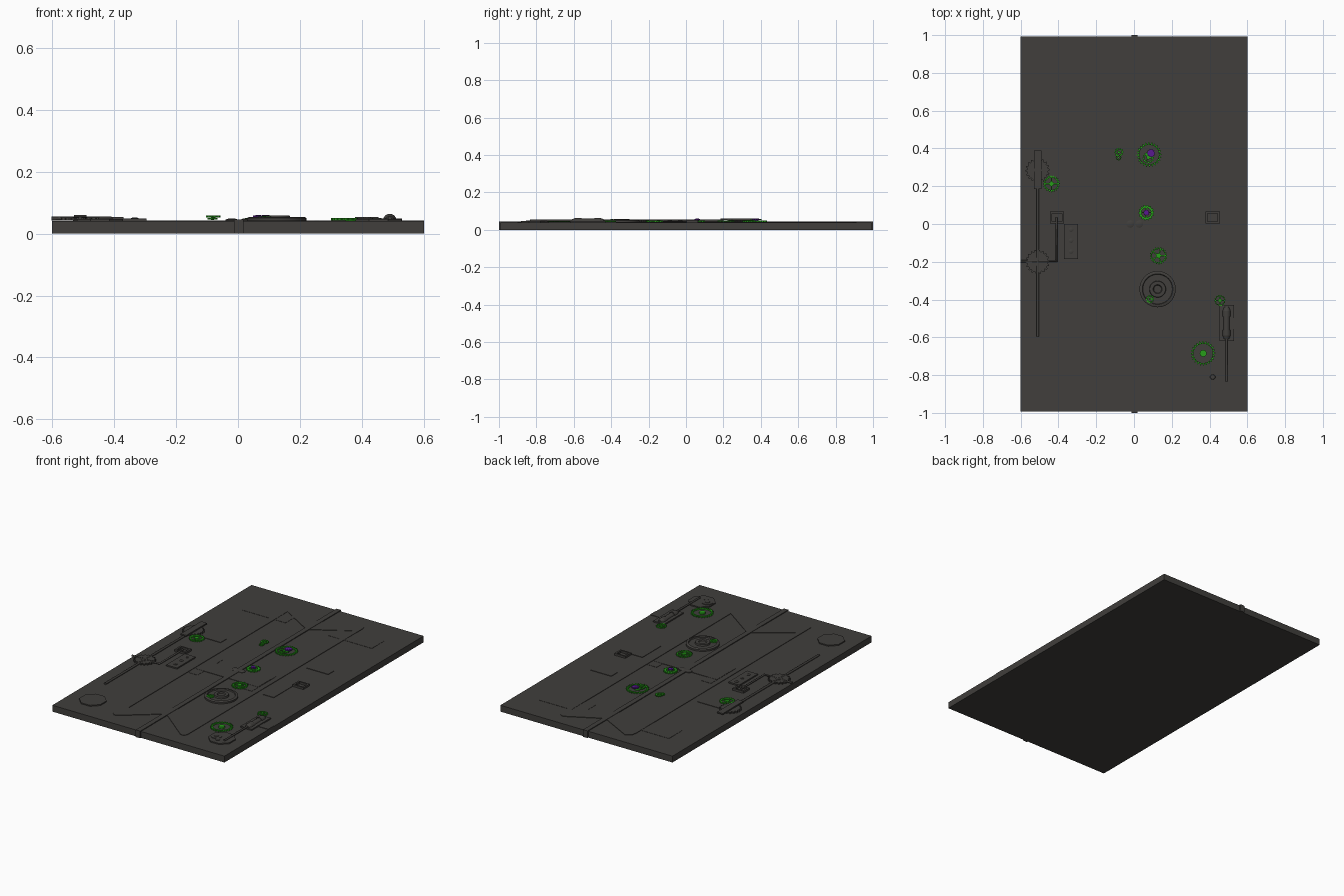
import bpy, bmesh
from math import sin, cos, pi, tau
from mathutils import Matrix, Vector

if "Cube" in bpy.data.objects:
    bpy.data.objects.remove(bpy.data.objects["Cube"])

TOP = 0.04


def material(name, rgb):
    m = bpy.data.materials.new(name)
    m.diffuse_color = (*rgb, 1)
    m.use_nodes = True
    m.node_tree.nodes["Principled BSDF"].inputs["Base Color"].default_value = m.diffuse_color
    return m


DARK = material("dark_metal", (0.052, 0.049, 0.045))
GREEN = material("green", (0.02, 0.34, 0.01))
PURPLE = material("purple", (0.1, 0.01, 0.28))


def finish(name, bm, mat=DARK, smooth=False):
    bmesh.ops.recalc_face_normals(bm, faces=bm.faces)
    me = bpy.data.meshes.new(name)
    bm.to_mesh(me)
    bm.free()
    me.materials.append(mat)
    ob = bpy.data.objects.new(name, me)
    bpy.context.collection.objects.link(ob)
    if smooth:
        bpy.ops.object.select_all(action='DESELECT')
        ob.select_set(True)
        bpy.context.view_layer.objects.active = ob
        bpy.ops.object.shade_smooth_by_angle(angle=0.6)
    return ob


def add_box(bm, x0, x1, y0, y1, z0, z1, rot=None):
    mat = Matrix.Translation(((x0+x1)/2, (y0+y1)/2, (z0+z1)/2)) @ Matrix.Diagonal((x1-x0, y1-y0, z1-z0, 1))
    bmesh.ops.create_cube(bm, size=1, matrix=(rot @ mat) if rot else mat)


def box(name, x0, x1, y0, y1, z1, z0=TOP - 0.005, mat=DARK):
    bm = bmesh.new()
    add_box(bm, x0, x1, y0, y1, z0, z1)
    return finish(name, bm, mat)


def prism(name, pts, z1, z0=TOP - 0.005, mat=DARK):
    bm = bmesh.new()
    f = bm.faces.new([bm.verts.new((x, y, z0)) for x, y in pts])
    r = bmesh.ops.extrude_face_region(bm, geom=[f])
    bmesh.ops.translate(bm, vec=(0, 0, z1 - z0), verts=[v for v in r['geom'] if isinstance(v, bmesh.types.BMVert)])
    return finish(name, bm, mat)


def lathe(name, x, y, profile, n=32, mat=DARK):
    """Revolve an open (r, z) profile about a vertical axis."""
    bm = bmesh.new()
    rings = [[bm.verts.new((x + r*cos(tau*i/n), y + r*sin(tau*i/n), z)) for i in range(n)] for r, z in profile]
    for a, b in zip(rings, rings[1:]):
        for i in range(n):
            bm.faces.new((a[i], a[(i+1) % n], b[(i+1) % n], b[i]))
    bm.faces.new(rings[-1])
    bm.faces.new(rings[0][::-1])
    return finish(name, bm, mat, True)


def rod(name, pts, r, n=12):
    cu = bpy.data.curves.new(name, 'CURVE')
    cu.dimensions, cu.bevel_depth, cu.bevel_resolution, cu.use_fill_caps = '3D', r, 2, True
    s = cu.splines.new('POLY')
    s.points.add(len(pts) - 1)
    for p, c in zip(s.points, pts):
        p.co = (*c, 1)
    cu.materials.append(DARK)
    ob = bpy.data.objects.new(name, cu)
    bpy.context.collection.objects.link(ob)


def gear(name, x, y, r, z0, z1, teeth=16, spokes=4, inner=0.68, hub=0.28, mat=GREEN):
    """Toothed ring with spokes and a hub."""
    bm = bmesh.new()
    n = teeth * 4
    loops = []
    for z in (z0, z1):
        for ring in (0, 1):
            loop = []
            for i in range(n):
                rad = r * (inner if ring else (1 if i % 4 < 2 else 0.85))
                loop.append(bm.verts.new((x + rad*cos(tau*i/n), y + rad*sin(tau*i/n), z)))
            loops.append(loop)
    for a, b in ((0, 1), (1, 3), (3, 2), (2, 0)):
        for i in range(n):
            j = (i + 1) % n
            bm.faces.new((loops[a][i], loops[a][j], loops[b][j], loops[b][i]))
    for k in range(spokes):
        m = Matrix.Translation((x, y, 0)) @ Matrix.Rotation(tau*k/spokes, 4, 'Z')
        add_box(bm, r*hub*0.5, r*(inner + 0.05), -r*0.07, r*0.07, z0 + 0.001, z1 - 0.001, m)
    bmesh.ops.create_cone(bm, cap_ends=True, segments=16, radius1=r*hub, radius2=r*hub, depth=z1 - z0 + 0.002,
                          matrix=Matrix.Translation((x, y, (z0 + z1)/2)))
    return finish(name, bm, mat)


# Base slab and central seam bar
box("base_panel", -0.6, 0.6, -0.992, 0.992, TOP, 0)
box("seam_bar", -0.013, 0.018, -1, 1, 0.045, 0.0)

# Mirrored parts on either side of the seam (axis at 0.004)
C = 0.004
bracket = [(-0.235, 0.905), (-0.215, 0.912), (-0.014, 0.805), (-0.014, 0.685), (-0.226, 0.81),
           (-0.226, -0.775), (-0.014, -0.625), (-0.014, -0.73), (-0.22, -0.895), (-0.243, -0.9),
           (-0.258, -0.88), (-0.258, 0.86), (-0.252, 0.89)]
for s, side in ((1, "left"), (-1, "right")):
    def mx(a, b):
        return sorted((C + s*a, C + s*b))
    prism(side + "_bracket", [(C + s*x, y) for x, y in bracket], 0.043)
    box(side + "_upper_plate", *mx(-0.452, -0.15), 0.682, 0.81, 0.0415)
    box(side + "_middle_plate", *mx(-0.45, -0.3), 0.25, 0.31, 0.043)
    box(side + "_cross_bar", *mx(-0.22, -0.014), -0.12, 0.003, 0.0425)
    box(side + "_cross_upright", *mx(-0.222, -0.157), -0.185, 0.062, 0.0415)
    box(side + "_control_box", *mx(-0.375, -0.3), -0.185, 0, 0.048 if s == 1 else 0.043)
    # Square socket frame
    x0, x1 = mx(-0.45, -0.374)
    bm = bmesh.new()
    for a, b, c, d in ((x0, x1, 0.003, 0.013), (x0, x1, 0.055, 0.065), (x0, x0+0.011, 0.013, 0.055), (x1-0.011, x1, 0.013, 0.055)):
        add_box(bm, a, b, c, d, 0.035, 0.053)
    finish(side + "_socket_frame", bm)
    # Octagonal pad
    prism(side + "_octagon", [(C + s*-0.45 + 0.08*cos(tau*(i+.5)/8), -0.808 + 0.08*sin(tau*(i+.5)/8)) for i in range(8)], 0.047)
    lathe(side + "_seam_knob", C + s*-0.024, 0, [(0.02, 0.035), (0.02, 0.045), (0.012, 0.048)], 16)

# Buttons on the left control box
for i in range(3):
    lathe("button_%d" % i, -0.333, -0.03 - 0.058*i, [(0.012, 0.045), (0.012, 0.05), (0.007, 0.052)], 16)

# Left shaft, sleeve, dark gears and bent lever
rod("shaft", [(-0.51, -0.595, 0.048), (-0.51, 0.2, 0.048)], 0.007)
box("shaft_sleeve", -0.53, -0.49, 0.185, 0.39, 0.06, 0.052)
for i, y in enumerate((0.285, -0.2)):
    gear("shaft_gear_%d" % i, -0.51, y, 0.064, 0.042, 0.052, 18, 0, 0.3, 0.35, DARK)
rod("bent_lever", [(-0.602, -0.197, 0.049), (-0.41, -0.197, 0.049), (-0.41, 0.035, 0.049)], 0.006)

# Stepped round dial
lathe("dial", 0.125, -0.345, [(0.096, 0.035), (0.096, 0.05), (0.09, 0.054), (0.081, 0.054), (0.078, 0.048),
                              (0.044, 0.048), (0.042, 0.058), (0.024, 0.058), (0.02, 0.052)], 40)

# Piston on the right
box("piston_base", 0.452, 0.53, -0.62, -0.43, 0.048)
box("piston_arm", 0.53, 0.6, -0.555, -0.498, 0.043)
bm = bmesh.new()
for y0, y1, r0, r1 in ((-0.61, -0.59, .014, .022), (-0.59, -0.56, .022, .022), (-0.56, -0.49, .018, .018),
                       (-0.49, -0.46, .022, .022), (-0.46, -0.44, .022, .014)):
    m = Matrix.Translation((0.49, (y0 + y1)/2, 0.042)) @ Matrix.Rotation(-pi/2, 4, 'X')
    bmesh.ops.create_cone(bm, cap_ends=True, segments=16, radius1=r0, radius2=r1, depth=y1 - y0, matrix=m)
finish("piston_barrel", bm, DARK, True)
rod("piston_rod", [(0.49, -0.6, 0.05), (0.49, -0.835, 0.05)], 0.006)
lathe("octagon_dial", 0.417, -0.81, [(0.032, 0.042), (0.032, 0.05), (0.014, 0.05), (0.012, 0.053)], 24)
lathe("octagon_stud", 0.448, -0.842, [(0.014, 0.042), (0.014, 0.05)], 16)

# Green gears: x, y, radius, bottom, top, teeth, spokes, inner ratio
for i, g in enumerate([(-0.437, 0.213, 0.045, 0.042, 0.05, 20, 4, 0.72),
                       (0.08, 0.367, 0.066, 0.042, 0.049, 24, 0, 0.78),
                       (0.075, 0.35, 0.03, 0.046, 0.053, 12, 3, 0.65),
                       (0.065, 0.06, 0.042, 0.042, 0.05, 14, 4, 0.6),
                       (0.13, -0.168, 0.046, 0.042, 0.05, 20, 5, 0.75),
                       (0.085, -0.397, 0.022, 0.05, 0.056, 10, 3, 0.6),
                       (0.455, -0.405, 0.03, 0.042, 0.049, 14, 4, 0.75),
                       (0.366, -0.685, 0.065, 0.042, 0.05, 24, 0, 0.78),
                       (-0.08, 0.38, 0.024, 0.052, 0.058, 10, 3, 0.6),
                       (-0.082, 0.352, 0.016, 0.045, 0.051, 8, 0, 0.6)]):
    gear("green_gear_%d" % i, *g)

# Purple hubs
for i, (x, y, r) in enumerate(((0.09, 0.375, 0.022), (0.065, 0.06, 0.016))):
    gear("purple_gear_%d" % i, x, y, r, 0.052, 0.059, 10, 0, 0.5, 0.55, PURPLE)
